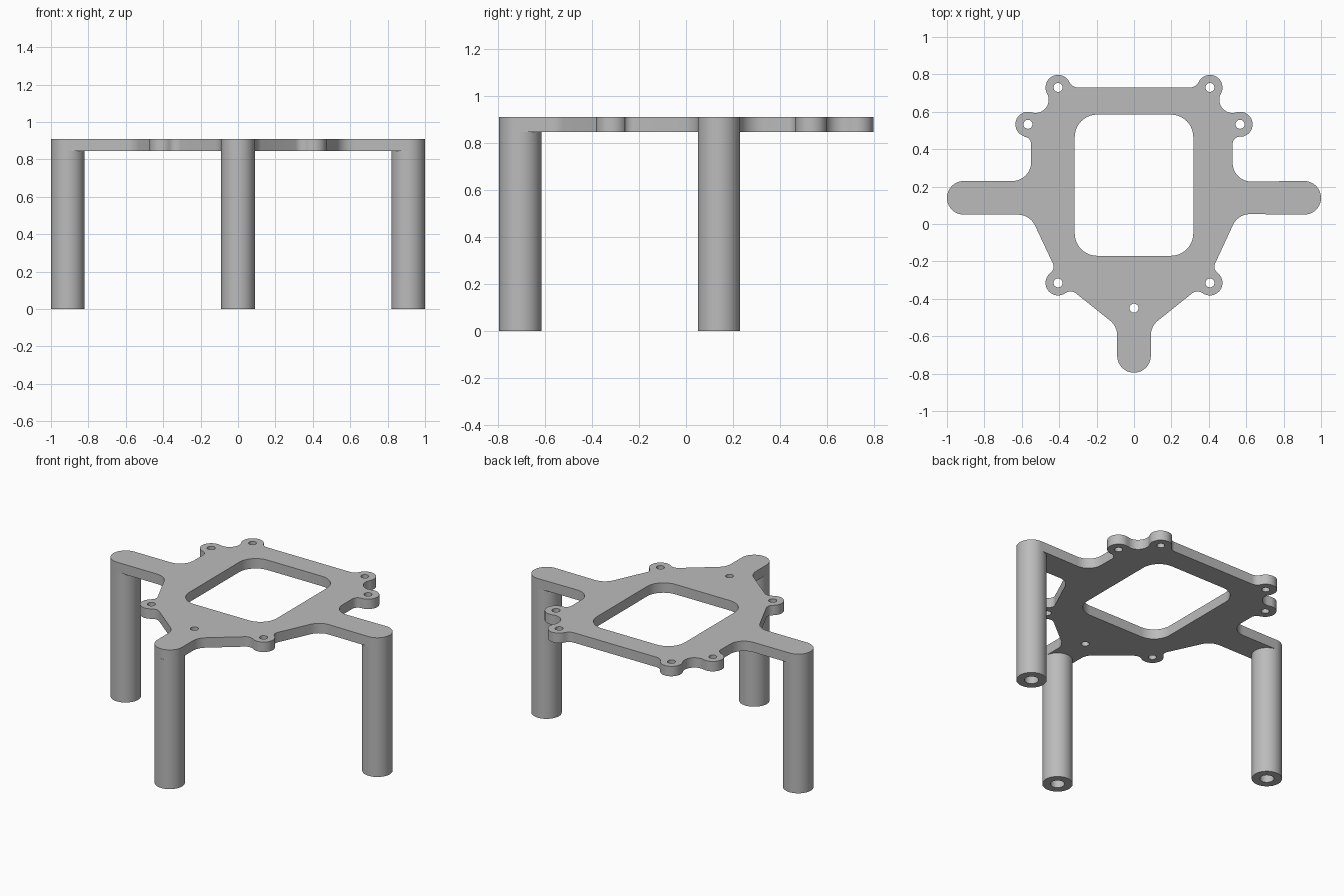
import bpy, bmesh, math
from mathutils import Vector

default = bpy.data.objects.get("Cube")
if default:
    bpy.data.objects.remove(default, do_unlink=True)

TOP, THICK = 0.91, 0.065
LEG_R, EAR_R, HOLE_R = 0.09, 0.067, 0.024
FEET = [("left_leg", 0.91, 0.14), ("right_leg", -0.91, 0.14), ("front_leg", 0, -0.705)]
EARS = [(0.406, 0.73), (0.567, 0.533), (0.406, -0.315)]

grey = bpy.data.materials.new("plain grey")
grey.use_nodes = True
grey.diffuse_color = (0.5, 0.5, 0.5, 1)
grey.node_tree.nodes["Principled BSDF"].inputs["Base Color"].default_value = (0.5, 0.5, 0.5, 1)


def arc(cx, cy, r, a0, a1):
    """Points along an arc, angles in degrees."""
    n = max(3, round(abs(a1 - a0) / 9))
    angles = [math.radians(a0 + (a1 - a0) * i / n) for i in range(n + 1)]
    return [(cx + r * math.cos(a), cy + r * math.sin(a)) for a in angles]


def circle(cx, cy, r):
    return arc(cx, cy, r, 0, 360)[:-1]


def half_outline(edge, arm):
    """Plate edge from the rear middle round to the front tip, as tangent arcs."""
    (x1, y1), (x2, y2), (x3, y3) = EARS
    arcs = [
        (0.30, 0.78, 0.05, 270, 335),                 # rear edge into the first ear
        (x1, y1, EAR_R, 155, -29),
        (0.526, 0.664, 0.07, 151, 287),               # notch between the ears
        (x2, y2, EAR_R, 107, -84),
        (edge + 0.04, 0.427, 0.04, 93, 180),
        (edge + 0.1, 0.24 + arm, 0.1, 180, 270),      # side into the arm
        (0.91, 0.14, LEG_R, 90, -90),
        (0.62, 0.04 - arm, 0.1, 90, 155),             # arm into the slanted side
        (0.47, -0.228, 0.04, 155, 234),
        (x3, y3, EAR_R, 54, -125),
        (0.34, -0.411, 0.05, 55, 132),
        (0.19, -0.595, 0.1, 132, 180),                # slope into the front arm
        (0, -0.705, LEG_R, 0, -84),
    ]
    return [p for a in arcs for p in arc(*a)]


def finish(ob):
    ob.data.materials.clear()
    ob.data.materials.append(grey)
    bpy.ops.object.select_all(action='DESELECT')
    ob.select_set(True)
    bpy.context.view_layer.objects.active = ob
    bpy.ops.object.shade_smooth_by_angle(angle=math.radians(30))


def add_mesh(name, bm):
    bmesh.ops.recalc_face_normals(bm, faces=bm.faces)
    mesh = bpy.data.meshes.new(name)
    bm.to_mesh(mesh)
    bm.free()
    ob = bpy.data.objects.new(name, mesh)
    bpy.context.collection.objects.link(ob)
    return ob


# Top plate: filled outline with a large window and screw holes
right = [(-x, y) for x, y in half_outline(0.55, 0.09)]
outline = half_outline(0.527, 0.087) + right[::-1]
wx, y_low, y_high, wr = 0.317, -0.17, 0.585, 0.12
window = []
for sx, cy, start in [(1, y_high - wr, 0), (-1, y_high - wr, 90),
                      (-1, y_low + wr, 180), (1, y_low + wr, 270)]:
    window += arc(sx * (wx - wr), cy, wr, start, start + 90)
holes = [circle(s * x, y, HOLE_R) for x, y in EARS for s in (1, -1)]
holes.append(circle(0, -0.45, HOLE_R))

curve = bpy.data.curves.new("plate_profile", 'CURVE')
curve.dimensions = '2D'
curve.fill_mode = 'BOTH'
curve.extrude = THICK / 2
for loop in [outline, window] + holes:
    spline = curve.splines.new('POLY')
    spline.points.add(len(loop) - 1)
    for point, (x, y) in zip(spline.points, loop):
        point.co = (x, y, 0, 1)
    spline.use_cyclic_u = True
profile = bpy.data.objects.new("plate_profile", curve)
bpy.context.collection.objects.link(profile)
bpy.context.view_layer.update()
filled = profile.evaluated_get(bpy.context.evaluated_depsgraph_get())
bm = bmesh.new()
bm.from_mesh(filled.to_mesh())
filled.to_mesh_clear()
bpy.data.objects.remove(profile, do_unlink=True)
bmesh.ops.remove_doubles(bm, verts=bm.verts, dist=0.0002)
bmesh.ops.translate(bm, verts=bm.verts, vec=(0, 0, TOP - THICK / 2))
finish(add_mesh("top_plate", bm))

# Legs: turned posts with a blind bore in the foot
BORE_R, BORE_DEPTH = 0.042, 0.3
for name, x, y in FEET:
    bm = bmesh.new()
    section = [(0, TOP - THICK), (LEG_R, TOP - THICK), (LEG_R, 0),
               (BORE_R, 0), (BORE_R, BORE_DEPTH), (0, BORE_DEPTH)]
    verts = [bm.verts.new((r, 0, z)) for r, z in section]
    edges = [bm.edges.new(pair) for pair in zip(verts, verts[1:])]
    bmesh.ops.spin(bm, geom=verts + edges, cent=(0, 0, 0), axis=(0, 0, 1),
                   angle=math.tau, steps=40)
    bmesh.ops.remove_doubles(bm, verts=bm.verts, dist=0.0002)
    bmesh.ops.translate(bm, verts=bm.verts, vec=Vector((x, y, 0)))
    finish(add_mesh(name, bm))
